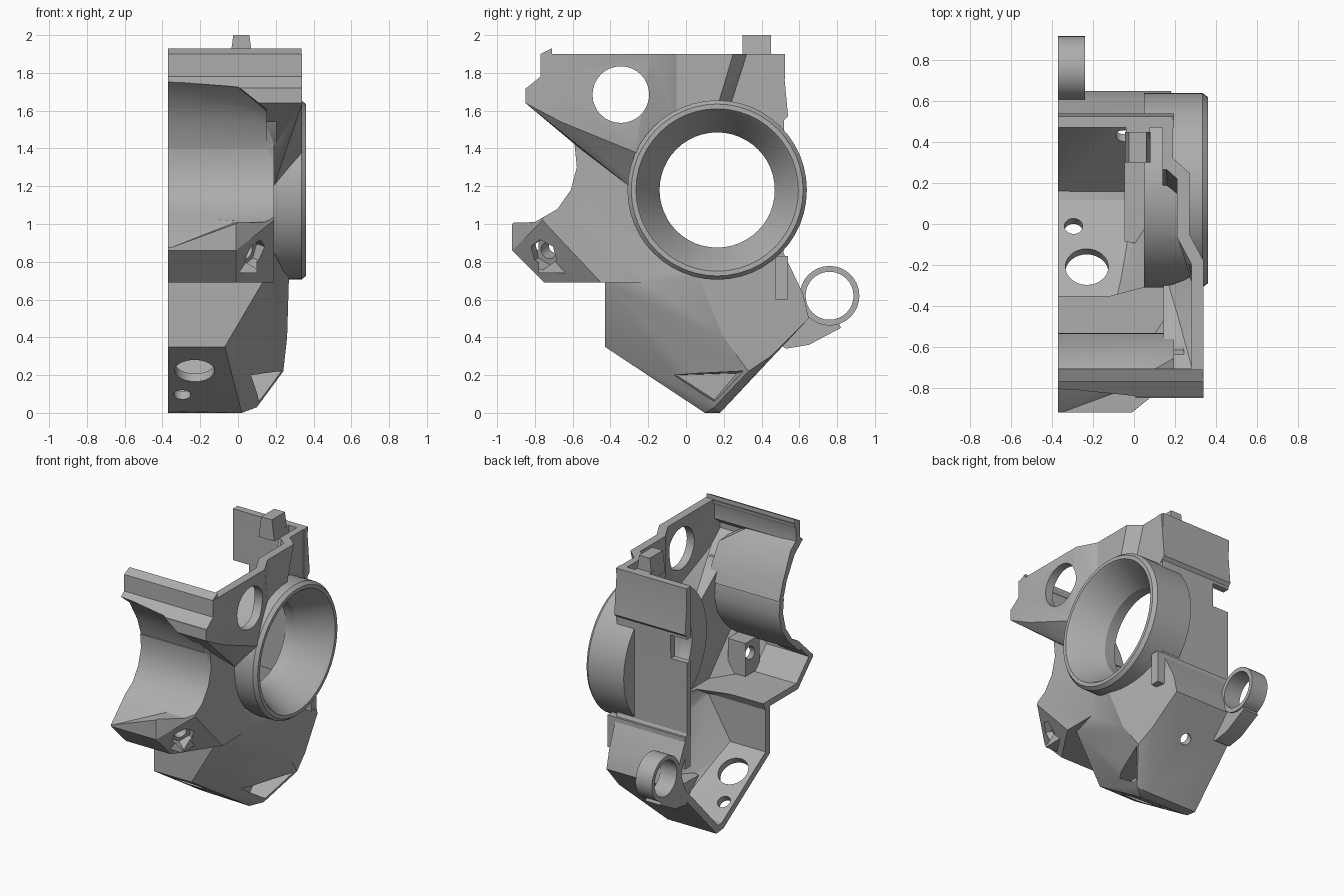
import bpy, bmesh, math
from mathutils import Vector, Matrix

if "Cube" in bpy.data.objects:
    bpy.data.objects.remove(bpy.data.objects["Cube"])

grey = bpy.data.materials.new("cast grey")
grey.use_nodes = True
tone = (0.42, 0.42, 0.42, 1)
grey.diffuse_color = tone
grey.node_tree.nodes["Principled BSDF"].inputs["Base Color"].default_value = tone
CUT = -0.37  # plane on which the casting is open


def finish(bm, name):
    bmesh.ops.recalc_face_normals(bm, faces=bm.faces)
    me = bpy.data.meshes.new(name)
    bm.to_mesh(me)
    bm.free()
    me.materials.append(grey)
    ob = bpy.data.objects.new(name, me)
    bpy.context.collection.objects.link(ob)
    return ob


def hull_bm(points):
    bm = bmesh.new()
    for p in points:
        bm.verts.new(p)
    res = bmesh.ops.convex_hull(bm, input=bm.verts)
    inside = [g for g in res["geom_interior"] if isinstance(g, bmesh.types.BMVert)]
    bmesh.ops.delete(bm, geom=inside, context="VERTS")
    bmesh.ops.dissolve_limit(bm, angle_limit=0.01, verts=bm.verts, edges=bm.edges)
    bmesh.ops.recalc_face_normals(bm, faces=bm.faces)
    return bm


def hull(name, points):
    return finish(hull_bm(points), name)


def prism(x0, x1, profile):
    return [(x, y, z) for x in (x0, x1) for y, z in profile]


def cavity(name, points, open_dirs, t):
    """The convex body with every wall moved inward, open walls moved outward."""
    src = hull_bm(points)
    bm = bmesh.new()
    bmesh.ops.create_cube(bm, size=8)
    for f in src.faces:
        opened = any(f.normal.dot(Vector(d)) > 0.95 for d in open_dirs)
        bmesh.ops.bisect_plane(bm, geom=bm.verts[:] + bm.edges[:] + bm.faces[:],
                               plane_co=f.verts[0].co + f.normal * (0.15 if opened else -t),
                               plane_no=f.normal, clear_outer=True)
        bmesh.ops.holes_fill(bm, edges=bm.edges, sides=0)
    src.free()
    corners = [v.co.copy() for v in bm.verts]
    bm.free()
    return hull(name, corners)


def lathe(name, profile, y, z, n=48):
    """Closed (x, radius) profile spun about an axis along x."""
    bm = bmesh.new()
    rings = []
    for i in range(n):
        a = 2 * math.pi * i / n
        rings.append([bm.verts.new((x, y + r * math.cos(a), z + r * math.sin(a))) for x, r in profile])
    m = len(profile)
    for i in range(n):
        a, b = rings[i], rings[(i + 1) % n]
        for j in range(m):
            k = (j + 1) % m
            bm.faces.new((a[j], a[k], b[k], b[j]))
    return finish(bm, name)


def drill(name, at, axis, r, depth, sides=32):
    bm = bmesh.new()
    turn = Vector(axis).to_track_quat("Z", "Y").to_matrix().to_4x4()
    bmesh.ops.create_cone(bm, cap_ends=True, segments=sides, radius1=r, radius2=r,
                          depth=depth, matrix=Matrix.Translation(at) @ turn)
    return finish(bm, name)


def combine(ob, others, op):
    for other in others:
        mod = ob.modifiers.new(op, "BOOLEAN")
        mod.operation, mod.object, mod.solver = op, other, "EXACT"
        bpy.context.view_layer.objects.active = ob
        bpy.ops.object.modifier_apply(modifier=mod.name)
        bpy.data.objects.remove(other)


# Upper body: wide front, stepped side, narrow back
upper = prism(CUT, .34, [(-.77, 1.9), (-.85, 1.72), (-.85, 1.64)])
upper += prism(CUT, .19, [(-.575, 1.41), (-.3, 1.2), (.1, 1.2), (.1, 1.9)])
upper += [(.34, -.66, 1.54), (.34, -.27, 1.38), (.34, -.18, 1.9)]
step = prism(CUT, .27, [(-.3, 1.9), (-.2, 1.4), (.1, 1.4), (.25, 1.9)])
step += prism(CUT, .18, [(.17, 1.4), (.33, 1.9)])
rear = prism(CUT, .19, [(-.1, 1.9), (-.1, 1.3), (.515, 1.3), (.525, 1.9)])

# Middle body with the chamfered nose
middle = prism(CUT, -.01, [(-.92, 1), (-.92, .86), (-.75, .69)])
middle += prism(CUT, .19, [(-.66, 1.54), (.515, 1.5), (.515, .69)])
middle += [(.19, -.76, 1.02), (.19, -.45, .69)]

# Lower body with slanted underside
lower = [(CUT, y, z) for y, z in [(-.43, .69), (-.43, .35), (.1, .01), (.18, 0), (.3, .15),
                                  (.65, .5), (.62, .63), (.515, .85), (-.35, .85)]]
lower += [(.13, -.43, .69), (-.07, -.43, .35), (.02, .1, 0), (.02, .18, 0), (.1, .15, .03),
          (.24, .33, .22), (.22, .45, .3), (.18, .65, .5), (.18, .62, .63), (.27, .06, .73),
          (.26, .2, .4), (.19, -.2, .85), (.19, .515, .85)]

# Front hollow, flange bend, nose slope and triangular pocket
arc = [(-.8, 1.01), (-.68, 1.08), (-.61, 1.18), (-.578, 1.3), (-.59, 1.42)]


def hollows(grow):
    x = CUT - .3
    inner = [(y + grow, z - grow * (i == 0)) for i, (y, z) in enumerate(arc)]
    low = prism(x, .2 + grow, [(-1.2, 1 - grow)] + inner + [(-.66 + grow, 1.54), (-1.2, 1.54)])
    bowl = [(-1.2, 1.4), (-.58 + grow, 1.4), (-.62 + grow, 1.52)]
    high = prism(x, .15 + grow, bowl + [(-.7 + grow, 1.6 + grow), (-1.2, 1.63 + grow)])
    for px, top in ((CUT, 1.755), (0, 1.725)):
        high += [(px, -.71 + grow, top - .08 + grow), (px, -.81 + grow, top + grow), (px, -1.2, top + grow)]
    bend = prism(-1, 1, [(-.77 + grow, 2.2), (-.77 + grow, 1.78 - grow / 2),
                         (-.845 + grow, 1.72 - grow / 2), (-1, 1.72 - grow / 2), (-1, 2.2)])
    edge = CUT - .2
    nose = [(edge, -1, .79 - grow), (edge, -1, 1.2), (edge, -.72, 1.06 - grow),
            (0, -1, 1.0 - grow), (0, -.79, 1.015 - grow), (0, -.9, 1.1)]
    g = grow * .8
    pocket = [(.5, -.13 - g, .2 + g), (.5, .34 + g, .235 + g), (.5, .15, .03 - g),
              (-.01 - g, -.05 - g, .2 + g), (-.01 - g, .27 + g, .21 + g), (-.01 - g, .15, .07 - g)]
    return [hull("hollow", p) for p in (low, high, bend, nose, pocket)]


# Outer skin minus inner space
housing = hull("housing", upper)
combine(housing, [hull("body", p) for p in (step, rear, middle, lower)], "UNION")
combine(housing, hollows(0), "DIFFERENCE")
left, up, down, back = (-1, 0, 0), (0, 0, 1), (0, 0, -1), (0, 1, 0)
space = cavity("space", upper, [left, up, down, back], .06)
combine(space, [cavity("space", step, [left, up, down], .06),
                cavity("space", rear, [left, up, down], .05),
                cavity("space", middle, [left, up], .045),
                cavity("space", lower, [left, up], .05)], "UNION")
combine(space, hollows(.045), "DIFFERENCE")
combine(housing, [space], "DIFFERENCE")

# Back panel, back ledge, flange lip, top tab and bolt seat inside the nose
combine(housing, [
    hull("back_panel", prism(CUT, .195, [(.472, 1.9), (.51, 1.9), (.54, 1.57), (.5, 1.53), (.472, 1.56)])),
    hull("back_ledge", prism(CUT, .25, [(.475, .83), (.54, .83), (.54, .6), (.475, .6)])),
    hull("flange_lip", prism(CUT, .335, [(-.765, 1.88), (-.77, 1.9), (-.71, 1.93), (-.71, 1.88)])),
    hull("top_tab", [(x, y, z) for y in (.3, .45) for x, z in ((-.045, 1.85), (.08, 1.85), (-.025, 2), (.06, 2))]),
    hull("tab_foot", prism(-.04, .075, [(.42, 1.85), (.42, 1.9), (.49, 1.9), (.49, 1.8)])),
    hull("bolt_seat", prism(-.04, .1, [(-.78, .74), (-.78, .98), (-.62, .98), (-.62, .74)])),
], "UNION")

# Bearing boss with a conical seat
by, bz = .165, 1.18
combine(housing, [drill("boss_core", (.21, by, bz), (1, 0, 0), .42, .3, 48)], "DIFFERENCE")
combine(housing, [lathe("boss", [(.05, .305), (.05, .475), (.335, .475), (.36, .455), (.36, .43),
                                 (.34, .415), (.13, .305)], by, bz)], "UNION")

# Rear pipe ring on its bracket
py, pz = .76, .62
combine(housing, [
    hull("bracket", prism(CUT, -.25, [(.5, .36), (.53, .34), (.65, .36), (.82, .45), (.76, .6), (.6, .62)])),
    drill("pipe", (-.305, py, pz), (1, 0, 0), .158, .13),
], "UNION")

# Bolt and vent holes, and the notch under the back panel
slope = (0, -.54, -.84)
chamfer = (.8, -.5, -.3)
combine(housing, [
    drill("pipe_bore", (-.3, py, pz), (1, 0, 0), .127, .5),
    drill("side_hole", (.3, -.345, 1.685), (1, 0, 0), .15, .4),
    drill("drain_large", (-.23, -.235, .225), slope, .105, .25),
    drill("drain_small", (-.295, -.035, .1), slope, .045, .2),
    drill("nose_socket", (.1, -.76, .84), chamfer, .08, .12, 6),
    drill("nose_hole", (.1, -.76, .84), chamfer, .045, .5, 16),
    drill("rear_hole", (-.05, .46, .31), (0, .7, -.7), .04, .3, 16),
    hull("back_notch", prism(CUT - .1, -.24, [(.44, 1.36), (.6, 1.36), (.6, 1.53), (.44, 1.53)])),
], "DIFFERENCE")

bpy.ops.object.select_all(action="DESELECT")
housing.select_set(True)
bpy.context.view_layer.objects.active = housing
bpy.ops.object.shade_smooth_by_angle(angle=math.radians(25))
